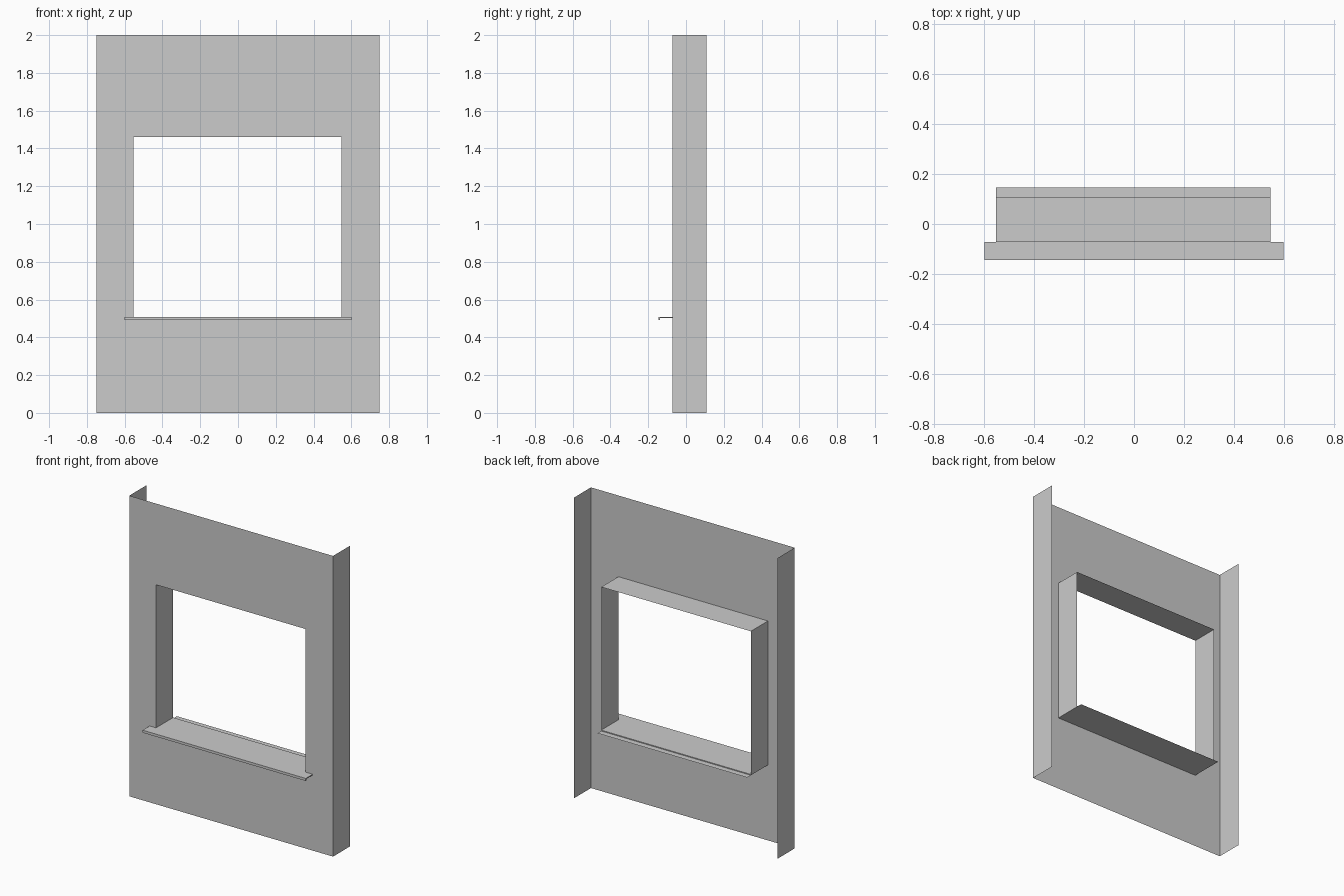
import bpy

if "Cube" in bpy.data.objects:
    bpy.data.objects.remove(bpy.data.objects["Cube"])

W, H = 0.75, 2.0              # wall half width, height
YF, YB = -0.072, 0.108        # wall face, rear edge of the flanges
XL, XR, ZB, ZT = -0.553, 0.548, 0.502, 1.46   # window opening
SILL_TOP = 0.508


def mesh_object(name, verts, faces):
    me = bpy.data.meshes.new(name)
    me.from_pydata(verts, [], faces)
    me.update()
    ob = bpy.data.objects.new(name, me)
    bpy.context.collection.objects.link(ob)
    return ob


def strip(name, path, y0, y1):
    """Sheet swept along y from an open (x, z) path."""
    n = len(path)
    verts = [(x, y, z) for y in (y0, y1) for x, z in path]
    faces = [(i, i + n, i + 1 + n, i + 1) for i in range(n - 1)]
    return mesh_object(name, verts, faces)


def extrude_x(name, profile, x0, x1):
    """Closed (y, z) profile made solid along x."""
    n = len(profile)
    verts = [(x, y, z) for x in (x0, x1) for y, z in profile]
    faces = [(i, (i + 1) % n, (i + 1) % n + n, i + n) for i in range(n)]
    faces += [tuple(reversed(range(n))), tuple(range(n, 2 * n))]
    return mesh_object(name, verts, faces)


# front sheet: a ring of four quads around the opening
outer = [(-W, 0), (W, 0), (W, H), (-W, H)]
inner = [(XL, ZB), (XR, ZB), (XR, ZT), (XL, ZT)]
mesh_object("wall_face", [(x, YF, z) for x, z in outer + inner],
            [(i, (i + 1) % 4, (i + 1) % 4 + 4, i + 4) for i in range(4)])

# folded side flanges
strip("flange_left", [(-W, 0), (-W, H)], YF, YB)
strip("flange_right", [(W, H), (W, 0)], YF, YB)

# opening reveal: left, top and right
strip("window_reveal", [(XL, ZB), (XL, ZT), (XR, ZT), (XR, ZB)], YF, YB)

# projecting sill with a drip lip
extrude_x("sill_front", [(-0.145, 0.491), (-0.138, 0.491), (-0.138, ZB),
                         (YF, ZB), (YF, SILL_TOP), (-0.145, SILL_TOP)], -0.6, 0.6)

# sill board inside the opening, and the thin sheet running out behind it
extrude_x("sill_inner", [(YF, ZB), (YB, ZB), (YB, SILL_TOP), (YF, SILL_TOP)], XL, XR)
strip("sill_back_sheet", [(XL, ZB), (XR, ZB)], YB, 0.147)
